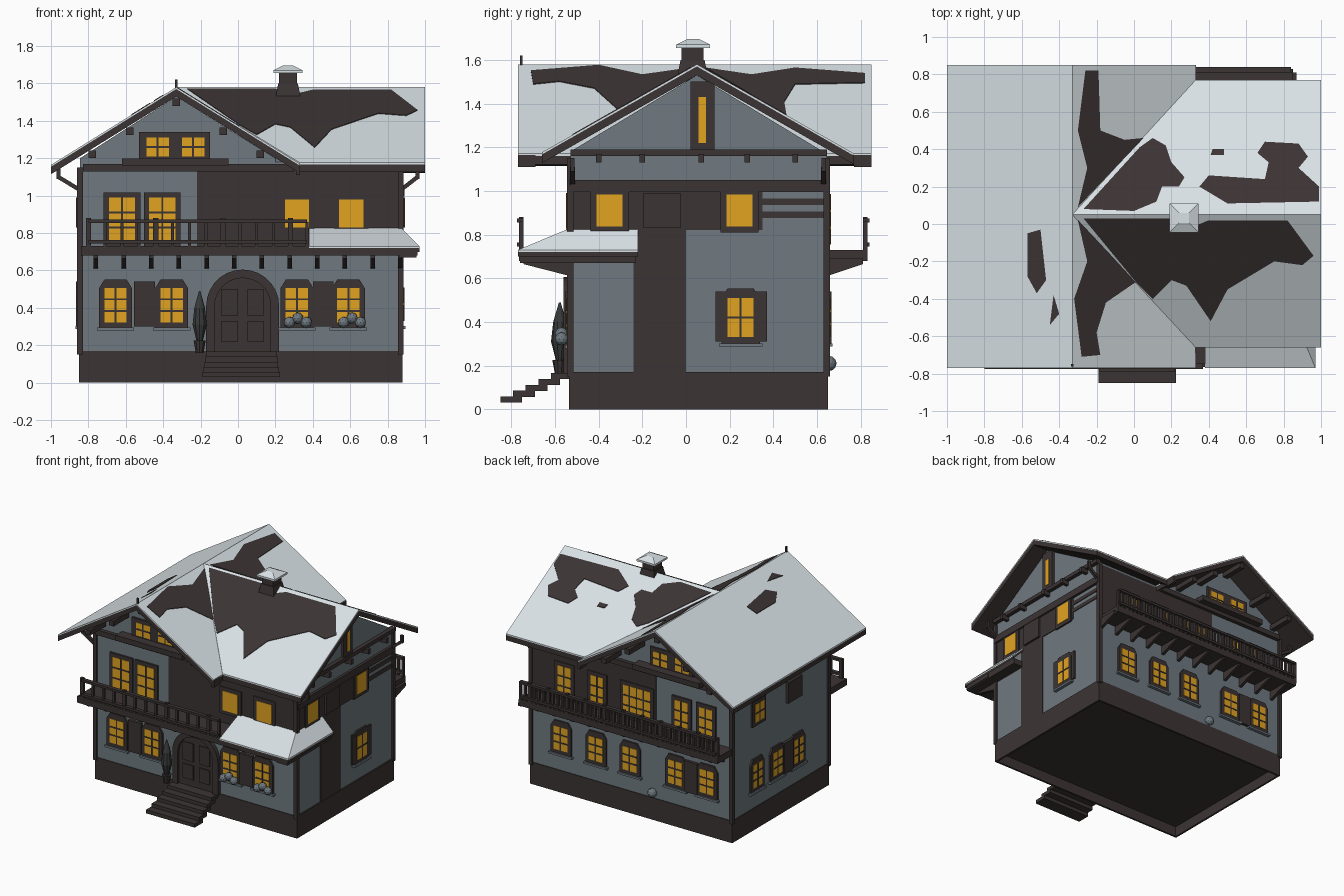
import bpy, bmesh, math
from mathutils import Vector, Matrix

if "Cube" in bpy.data.objects:
    bpy.data.objects.remove(bpy.data.objects["Cube"], do_unlink=True)


def material(name, r, g, b):
    mat = bpy.data.materials.new(name)
    mat.use_nodes = True
    mat.diffuse_color = (r, g, b, 1)
    mat.node_tree.nodes["Principled BSDF"].inputs["Base Color"].default_value = (r, g, b, 1)
    return mat


WOOD = material("dark wood", .045, .034, .034)
SLATE = material("slate plaster", .16, .195, .22)
SNOW = material("snow", .7, .76, .79)
AMBER = material("amber glass", .76, .37, .015)
LEAF = material("dark foliage", .04, .042, .042)

parts = {}


def part(name, mat):
    """Mesh under construction for one named part."""
    return parts.setdefault(name, (bmesh.new(), mat))[0]


def prism(name, mat, lower, upper):
    bm = part(name, mat)
    a = [bm.verts.new(p) for p in lower]
    b = [bm.verts.new(p) for p in upper]
    bm.faces.new(a[::-1])
    bm.faces.new(b)
    for i in range(len(a)):
        j = (i + 1) % len(a)
        bm.faces.new((a[i], a[j], b[j], b[i]))


def box(name, mat, x, y, z, taper=0):
    def ring(height, inset):
        l, r, f, b = x[0] + inset, x[1] - inset, y[0] + inset, y[1] - inset
        return [(l, f, height), (r, f, height), (r, b, height), (l, b, height)]
    prism(name, mat, ring(z[0], 0), ring(z[1], taper))


def beam(name, mat, start, end, width):
    start, end = Vector(start), Vector(end)
    turn = (end - start).to_track_quat('Z', 'Y')
    h = width / 2
    ring = [turn @ Vector((u, v, 0)) for u, v in ((-h, -h), (h, -h), (h, h), (-h, h))]
    prism(name, mat, [start + r for r in ring], [end + r for r in ring])


# Wall faces: u runs along the wall, d stands out from it
LEFT, RIGHT, FRONT, BACK, EAVES = -.845, .87, -.53, .645, 1.15
WALLS = {
    "front": lambda u, z, d: (u, FRONT - d, z),
    "back": lambda u, z, d: (u, BACK + d, z),
    "right": lambda u, z, d: (RIGHT + d, u, z),
    "left": lambda u, z, d: (LEFT - d, u, z),
}


def plate(name, mat, wall, outline, d, back=-.01):
    at = WALLS[wall]
    prism(name, mat, [at(u, z, back) for u, z in outline], [at(u, z, d) for u, z in outline])


def panel(name, mat, wall, u, z, d, back=-.01):
    plate(name, mat, wall, [(u[0], z[0]), (u[1], z[0]), (u[1], z[1]), (u[0], z[1])], d, back)


def window(wall, u, z, w, h, rows=2, arched=False):
    l, r, b, t = u - w / 2, u + w / 2, z - h / 2, z + h / 2
    m, drop = .028, .03 if arched else 0
    plate("window_frames", WOOD, wall, [(l - m, b - m), (r + m, b - m), (r + m, t + m - drop),
          (r, t + m + drop / 2), (l, t + m + drop / 2), (l - m, t + m - drop)], .014)
    panel("window_glass", AMBER, wall, (l, r), (b, t), .017)
    if rows > 1:
        panel("window_bars", WOOD, wall, (u - .005, u + .005), (b, t), .02)
    for i in range(1, rows):
        c = b + h * i / rows
        panel("window_bars", WOOD, wall, (l, r), (c - .005, c + .005), .02)
    if arched:
        panel("window_sills", SLATE, wall, (l - .04, r + .04), (b - m - .015, b - m), .025)


# Hollow plinth, walls and gables
box("plinth", WOOD, (-.85, .88), (-.535, .65), (.08, .17))
for x in (-.85, .865):
    box("plinth", WOOD, (x, x + .015), (-.535, .65), (0, .08))
for y in (-.535, .635):
    box("plinth", WOOD, (LEFT, RIGHT), (y, y + .015), (0, .08))
box("walls", SLATE, (LEFT, RIGHT), (FRONT, BACK), (.16, EAVES))
cross = [(LEFT, 1.1), (LEFT, 1.2), (-.33, 1.53), (.2, 1.2), (.2, 1.1)]
prism("long_gable", SLATE, [(x, FRONT, z) for x, z in cross], [(x, BACK, z) for x, z in cross])
cross = [(FRONT, 1.1), (FRONT, 1.18), (.05, 1.53), (BACK, 1.17), (BACK, 1.1)]
prism("side_gable", SLATE, [(0, y, z) for y, z in cross], [(RIGHT, y, z) for y, z in cross])
for x in (LEFT, RIGHT):
    for y in (FRONT, BACK):
        beam("corner_posts", WOOD, (x, y, .15), (x, y, EAVES), .03)

# Timber cladding
panel("cladding", WOOD, "front", (-.22, RIGHT), (.7, EAVES), .006)
panel("cladding", WOOD, "back", (-.2, RIGHT), (.7, EAVES), .006)
panel("cladding", WOOD, "right", (-.24, 0), (.17, 1), .006)
panel("cladding", WOOD, "right", (FRONT, .35), (.82, 1), .006)
for z in (.875, .935):
    panel("cladding", WOOD, "right", (.35, .63), (z, z + .03), .006)
panel("beams", WOOD, "right", (FRONT, BACK), (.995, 1.05), .02)
panel("beams", WOOD, "right", (FRONT, BACK), (1.16, 1.19), .03)
panel("beams", WOOD, "right", (.02, .13), (1.19, 1.5), .02)
panel("window_glass", AMBER, "right", (.058, .092), (1.22, 1.43), .025)
for y in (-.4, -.2, .07, .28, .5):
    panel("beams", WOOD, "right", (y - .012, y + .012), (1.13, 1.17), .06)
for wall in ("front", "back"):
    panel("beams", WOOD, wall, (-.83, .3), (1.13, 1.17), .03)
    panel("beams", WOOD, wall, (-.62, -.05), (1.16, 1.2), .08)
    panel("gable_surround", WOOD, wall, (-.53, -.15), (1.19, 1.34), .012)
    for x in (-.43, -.24):
        window(wall, x, 1.26, .12, .1)
    for x in (-.78, -.58, -.33, -.08, .12):
        z = 1.48 - .62 * abs(x + .33)
        panel("purlins", WOOD, wall, (x - .02, x + .02), (z, z + .04), .19)


# Roofs: sheets cut in plan and lifted to the slope
def long_roof(x, y):
    return 1.58 - .62 * abs(x + .33)


def side_roof(x, y):
    return 1.58 - .568 * abs(y - .05)


def sheet(name, mat, plan, height, top, bottom):
    prism(name, mat, [(x, y, height(x, y) + bottom) for x, y in plan],
          [(x, y, height(x, y) + top) for x, y in plan])


def roof(plan, height, boards=.04):
    sheet("roof_snow", SNOW, plan, height, 0, -.01)
    sheet("roof_boards", WOOD, plan, height, -.01, -.01 - boards)


for eave in (-1, .33):
    roof([(-.33, -.77), (-.33, .85), (eave, .85), (eave, -.77)], long_roof)
for eave in (-.66, .77):
    roof([(-.33, .05), (1, .05), (1, eave), (.33, eave)], side_roof)
for y in (-.77, .77):
    box("eave_fascia", WOOD, (.31, .332), (y, y + .08), (1.11, 1.165))
beam("finial", WOOD, (-.33, -.755, 1.54), (-.33, -.755, 1.62), .012)


# Bare patches where the snow has slid off
def bare(height, *plan):
    sheet("bare_roof_patches", WOOD, plan, height, .004, -.004)


bare(side_roof, (-.27, .03), (.2, .03), (.28, -.03), (.4, .02), (.82, .02), (.96, -.17), (.9, -.22),
     (.75, -.2), (.5, -.35), (.41, -.52), (.28, -.33), (.2, -.3), (.1, -.4), (.01, -.31))
bare(long_roof, (-.3, .02), (.01, -.31), (-.15, -.42), (-.2, -.58), (-.18, -.7), (-.28, -.71),
     (-.32, -.4), (-.25, -.2))
bare(long_roof, (-.3, .09), (.05, .46), (-.05, .45), (-.18, .5), (-.19, .82), (-.26, .82),
     (-.3, .5), (-.25, .3))
bare(side_roof, (-.27, .08), (0, .07), (.12, .12), (.15, .2), (.24, .2), (.27, .25), (.2, .33),
     (.17, .42), (.1, .46), (.03, .41))
bare(side_roof, (.35, .2), (.4, .26), (.7, .24), (.72, .33), (.66, .38), (.7, .44), (.88, .43),
     (.93, .36), (.88, .3), (.99, .2), (.99, .12), (.5, .11))
bare(side_roof, (.41, .37), (.48, .37), (.48, .4), (.42, .4))
bare(long_roof, (-.57, -.05), (-.5, -.03), (-.47, -.3), (-.52, -.37), (-.57, -.28))
bare(long_roof, (-.43, -.38), (-.4, -.48), (-.45, -.54))

# Chimney
box("chimney", WOOD, (.195, .34), (-.045, .105), (1.5, 1.6), .02)
box("chimney", WOOD, (.22, .315), (-.02, .08), (1.55, 1.655))
box("chimney_cap", SNOW, (.19, .345), (-.045, .11), (1.655, 1.67))
box("chimney_cap", SNOW, (.19, .345), (-.045, .11), (1.67, 1.695), .05)


# Lower snow canopy around the front right corner
def front_slope(x, y):
    return .83 + .42 * (y - FRONT)


def side_slope(x, y):
    return .83 - (x - RIGHT)


roof([(.38, FRONT), (RIGHT, FRONT), (.97, -.77), (.38, -.77)], front_slope, .02)
roof([(RIGHT, FRONT), (.97, -.77), (.97, -.22), (RIGHT, -.22)], side_slope, .02)
box("canopy_soffit", WOOD, (.86, .955), (-.76, -.23), (.67, .715))

# Balconies: deck, brackets and railing
for wall, ends, reach, gap in (("front", (-.84, .96), .235, .09), ("back", (-.85, .85), .185, .04)):
    panel("balcony_decks", WOOD, wall, ends, (.68, .73), reach)
    at = WALLS[wall]
    tip = reach - .02
    side = [(.61, 0), (.69, 0), (.69, tip), (.665, tip)]
    for i in range(12):
        x = ends[0] + .08 + i * .148
        prism("balcony_brackets", WOOD, [at(x - .012, z, d) for z, d in side],
              [at(x + .012, z, d) for z, d in side])
    l, r = (-.8, .37) if wall == "front" else (-.84, .84)
    for z in (.745, .855):
        panel("railings", WOOD, wall, (l, r), (z, z + .018), reach + .01, tip)
    count = round((r - l) / gap)
    for i in range(count + 1):
        x = l + (r - l) * i / count
        w, top = (.008, .86) if i % 4 else (.014, .88)
        panel("railings", WOOD, wall, (x - w, x + w), (.7, top), reach, tip)

# Windows and shutters
for x in (-.655, -.355, .315, .59):
    window("front", x, .415, .12, .185, 3, True)
for x in (-.62, -.405):
    window("front", x, .87, .14, .24, 3)
for x in (.315, .605):
    window("front", x, .905, .13, .15, 1)
for x in (-.64, -.37, .02, .31, .61):
    window("back", x, .42, .12, .18, 3, True)
for x in (-.63, -.42, -.1, .02, .3, .58):
    window("back", x, .87, .11, .23, 3)
window("right", .25, .42, .12, .18, 2, True)
for y in (-.35, .245):
    window("right", y, .91, .12, .145, 1)
for y in (.35, .11, -.15):
    window("left", y, .42, .11, .18, 3, True)
window("left", .33, .9, .11, .14)
panel("frame_surround", WOOD, "right", (.135, .37), (.31, .54), .012)
for wall, u, z in (("front", -.5, .42), ("front", .455, .42), ("back", -.505, .42),
                   ("left", -.02, .42), ("right", -.11, .91), ("left", -.1, .91)):
    w, h = (.055, .12) if z < .5 else (.085, .08)
    panel("shutters", WOOD, wall, (u - w, u + w), (z - h, z + h), .022)


# Arched double door
def arch(radius, spring=.41, foot=.165):
    turns = [math.pi * i / 14 for i in range(15)]
    curve = [(.025 + radius * math.cos(t), spring + radius * math.sin(t)) for t in turns]
    return [(.025 + radius, foot)] + curve + [(.025 - radius, foot)]


outer, inner = arch(.195), arch(.15)
plate("door", WOOD, "front", outer, .01)
for i in range(len(outer) - 1):
    plate("door_arch", WOOD, "front", [outer[i], outer[i + 1], inner[i + 1], inner[i]], .03)
for u in (-.09, .05):
    for z in ((.22, .33), (.36, .5)):
        panel("door_panels", WOOD, "front", (u, u + .09), z, .02)

# Entrance steps
for i in range(5):
    y, z = -.85 + .058 * i, .03 + .027 * i
    box("steps", WOOD, (-.19 + .005 * i, .225 - .005 * i), (y, y + .1), (z, z + .028))


# Potted cypress, window flowers and garden stone
def cone(name, mat, low, high, z0, z1):
    bmesh.ops.create_cone(part(name, mat), cap_ends=True, segments=10, radius1=low, radius2=high,
                          depth=z1 - z0, matrix=Matrix.Translation((-.205, -.578, (z0 + z1) / 2)))


def ball(name, mat, at, radius):
    bmesh.ops.create_icosphere(part(name, mat), subdivisions=2, radius=radius,
                               matrix=Matrix.Translation(at))


cone("plant_pot", WOOD, .022, .034, .16, .225)
cone("cypress", LEAF, .018, .04, .225, .31)
cone("cypress", LEAF, .04, .03, .31, .4)
cone("cypress", LEAF, .03, .004, .4, .49)
for x in (.32, .61):
    for dx in (-.045, 0, .045):
        ball("window_flowers", SLATE, (x + dx, -.57, .345 - abs(dx) / 2), .03)
ball("garden_stone", SLATE, (-.17, .655, .21), .035)

# Eave braces at the corners
for y in (-.52, .63):
    for wall_x, eave_x in ((LEFT, -.96), (RIGHT, .96)):
        beam("eave_braces", WOOD, (wall_x, y, 1.03), (eave_x, y, 1.1), .022)
        beam("eave_braces", WOOD, (eave_x, y, 1.09), (eave_x, y, EAVES), .02)

# Turn every part into an object
for name, (bm, mat) in parts.items():
    bmesh.ops.recalc_face_normals(bm, faces=bm.faces)
    mesh = bpy.data.meshes.new(name)
    bm.to_mesh(mesh)
    bm.free()
    mesh.materials.append(mat)
    bpy.context.collection.objects.link(bpy.data.objects.new(name, mesh))
